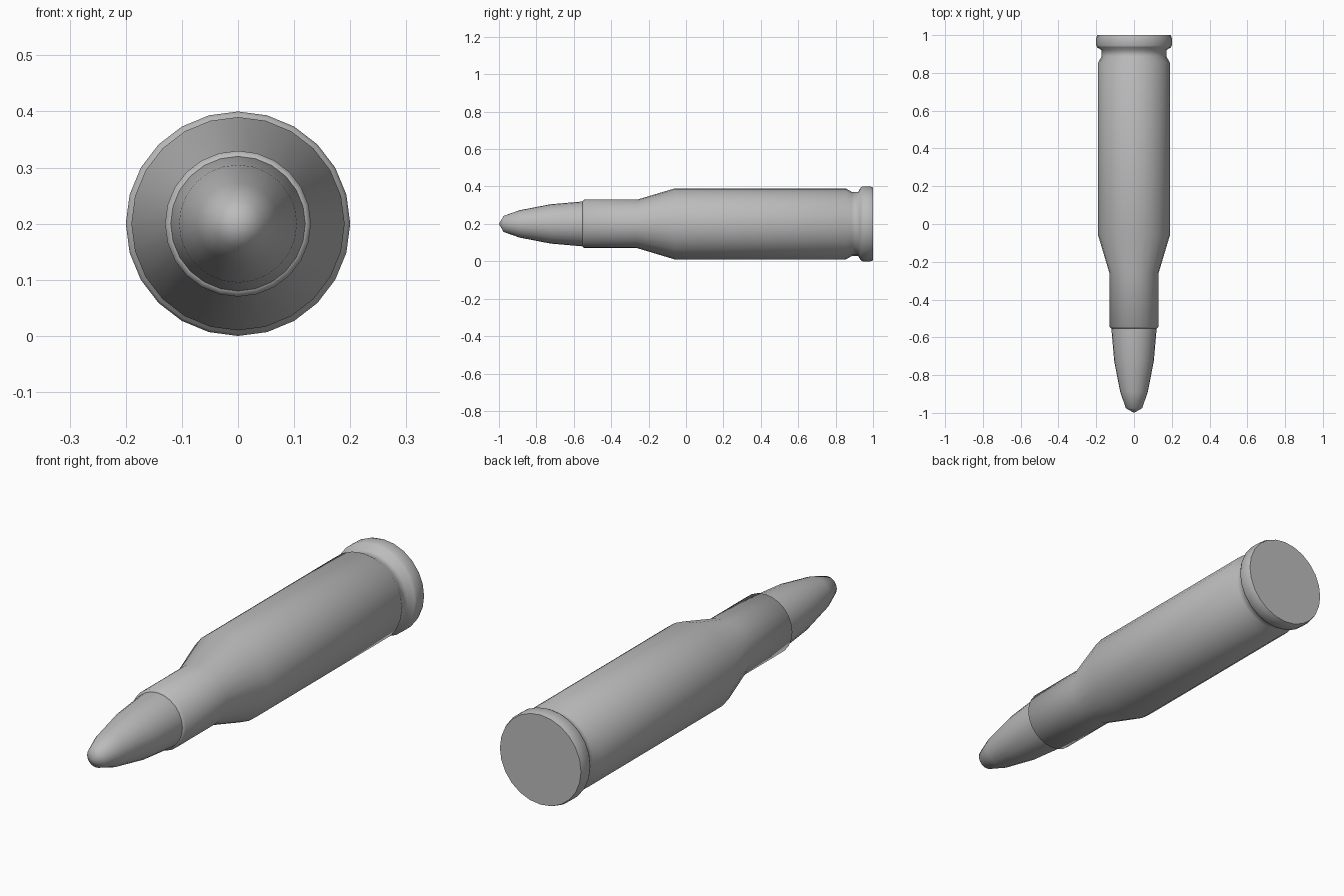
import bpy, bmesh, math

if "Cube" in bpy.data.objects:
    bpy.data.objects.remove(bpy.data.objects["Cube"])

SIDES = 24
AXIS_Z = 0.2

# darker grey finish shared by both parts
dark_grey = bpy.data.materials.new("dark_grey")
dark_grey.diffuse_color = (0.5, 0.5, 0.5, 1)
dark_grey.use_nodes = True
dark_grey.node_tree.nodes["Principled BSDF"].inputs["Base Color"].default_value = dark_grey.diffuse_color


def lathe(name, profile):
    """Revolve (y, radius) points around the lengthwise axis."""
    bm = bmesh.new()
    rings = []
    for y, r in profile:
        if r == 0:
            rings.append([bm.verts.new((0, y, AXIS_Z))])
            continue
        angles = [2 * math.pi * i / SIDES for i in range(SIDES)]
        rings.append([bm.verts.new((r * math.cos(a), y, AXIS_Z + r * math.sin(a)))
                      for a in angles])
    for a, b in zip(rings, rings[1:]):
        for i in range(SIDES):
            j = (i + 1) % SIDES
            if len(a) == 1:
                bm.faces.new((a[0], b[i], b[j]))
            else:
                bm.faces.new((a[i], b[i], b[j], a[j]))
    # flat caps on open ends
    for ring in (rings[0], rings[-1]):
        if len(ring) > 1:
            bm.faces.new(ring)
    bmesh.ops.recalc_face_normals(bm, faces=bm.faces)
    mesh = bpy.data.meshes.new(name)
    bm.to_mesh(mesh)
    bm.free()
    mesh.materials.append(dark_grey)
    obj = bpy.data.objects.new(name, mesh)
    bpy.context.collection.objects.link(obj)
    bpy.ops.object.select_all(action='DESELECT')
    obj.select_set(True)
    bpy.context.view_layer.objects.active = obj
    bpy.ops.object.shade_smooth_by_angle(angle=math.radians(65))
    return obj


# pointed, curved front piece seated in the neck
lathe("pointed_tip", [(-1.0, 0), (-0.975, 0.043), (-0.89, 0.073),
                      (-0.725, 0.105), (-0.553, 0.12), (-0.53, 0.12)])

# case: mouth, neck, shoulder, body, groove and rim
lathe("case", [(-0.553, 0.12), (-0.545, 0.13), (-0.26, 0.13), (-0.06, 0.19),
               (0.855, 0.19), (0.887, 0.171), (0.92, 0.171), (0.935, 0.195),
               (0.945, 0.2), (0.985, 0.2), (1.0, 0.195)])
